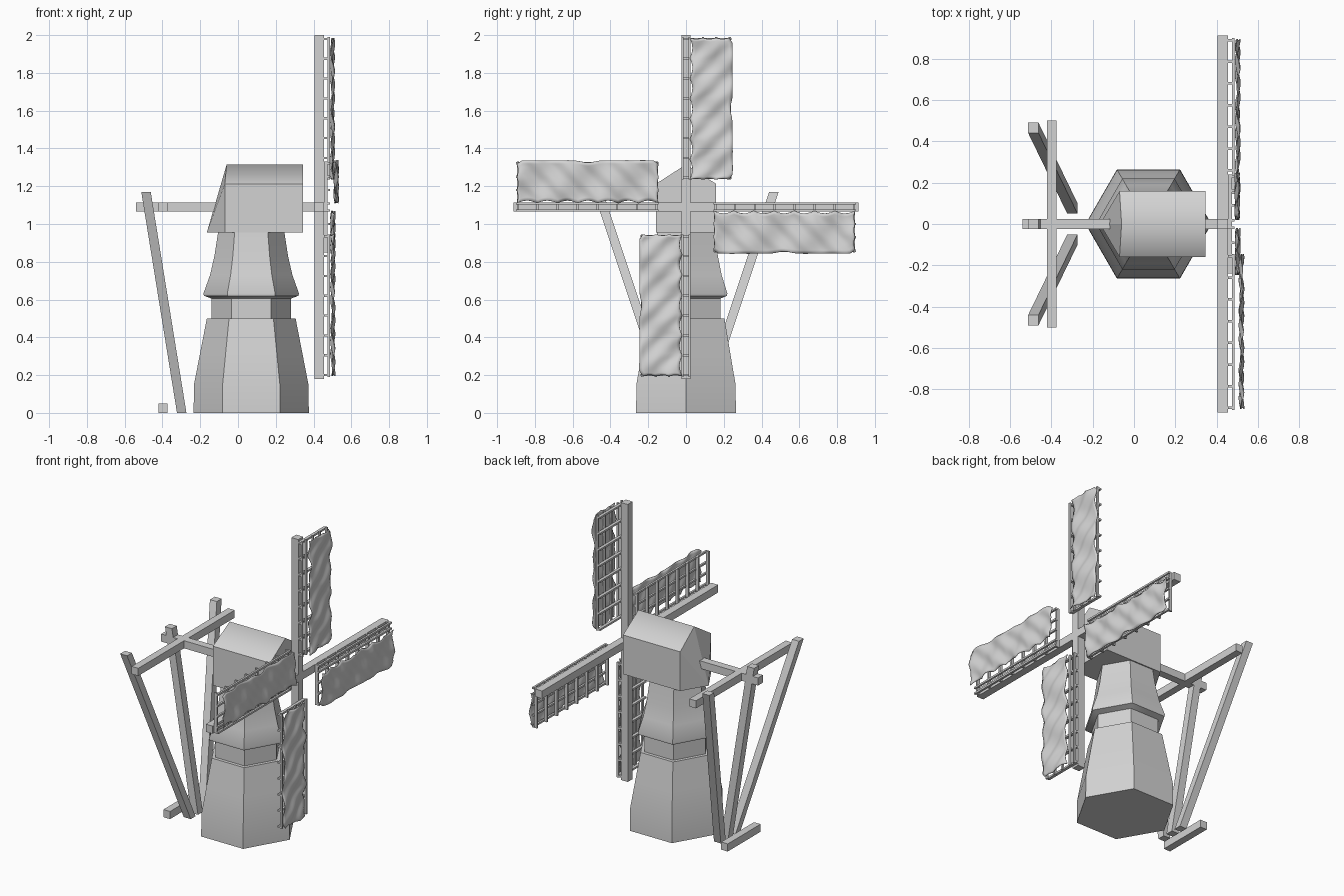
import bpy, bmesh, math, random
from mathutils import Matrix, Vector

random.seed(4)
if "Cube" in bpy.data.objects:
    bpy.data.objects.remove(bpy.data.objects["Cube"])

grey = bpy.data.materials.new("plain_grey")
grey.use_nodes = True
COLOUR = (0.65, 0.65, 0.65, 1)
grey.diffuse_color = COLOUR
grey.node_tree.nodes["Principled BSDF"].inputs["Base Color"].default_value = COLOUR

HUB_Z = 1.09
BEAM = 0.05


def finish(name, bm, smooth=False):
    bmesh.ops.recalc_face_normals(bm, faces=bm.faces)
    mesh = bpy.data.meshes.new(name)
    bm.to_mesh(mesh)
    bm.free()
    mesh.materials.append(grey)
    ob = bpy.data.objects.new(name, mesh)
    bpy.context.collection.objects.link(ob)
    if smooth:
        bpy.ops.object.select_all(action="DESELECT")
        ob.select_set(True)
        bpy.context.view_layer.objects.active = ob
        bpy.ops.object.shade_smooth_by_angle(angle=math.radians(35))
    return ob


def add_box(bm, low, high):
    low, high = Vector(low), Vector(high)
    m = Matrix.Translation((low + high) / 2) @ Matrix.Diagonal((*(high - low), 1))
    bmesh.ops.create_cube(bm, size=1, matrix=m)


def box(name, low, high):
    bm = bmesh.new()
    add_box(bm, low, high)
    return finish(name, bm)


def slanted_post(name, foot, head):
    """Square post with level ends."""
    bm = bmesh.new()
    rings = []
    for p in (foot, head):
        rings.append([bm.verts.new((p[0] + a * BEAM / 2, p[1] + b * BEAM / 2, p[2]))
                      for a, b in ((-1, -1), (1, -1), (1, 1), (-1, 1))])
    bm.faces.new(rings[0])
    bm.faces.new(rings[1])
    for i in range(4):
        j = (i + 1) % 4
        bm.faces.new((rings[0][i], rings[0][j], rings[1][j], rings[1][i]))
    return finish(name, bm)


# Six-sided tower: radius and height of each ring
def hex_tower(name, profile, centre_x):
    bm = bmesh.new()
    rings = []
    for radius, z in profile:
        rings.append([bm.verts.new((centre_x + radius * math.cos(i * math.pi / 3),
                                    radius * math.sin(i * math.pi / 3), z)) for i in range(6)])
    for low, high in zip(rings, rings[1:]):
        for i in range(6):
            j = (i + 1) % 6
            bm.faces.new((low[i], low[j], high[j], high[i]))
    bm.faces.new(rings[0])
    bm.faces.new(rings[-1])
    return finish(name, bm, True)


hex_tower("tower", [(0.305, 0), (0.303, 0.15), (0.27, 0.32), (0.235, 0.5), (0.21, 0.5),
                    (0.21, 0.605), (0.25, 0.62), (0.253, 0.632), (0.218, 0.73),
                    (0.195, 0.83), (0.175, 0.96)], 0.07)

# Cap with a gabled roof and a pointed, sloping back
bm = bmesh.new()
front, back, half, floor, eave, top = 0.345, -0.07, 0.16, 0.955, 1.212, 1.315
v = lambda *p: bm.verts.new(p)
front_ridge, back_ridge = v(front, 0, top), v(-0.06, 0, top)
keel = v(-0.165, 0, floor)
sides = []
for s in (-1, 1):
    sides.append([v(front, s * half, floor), v(front, s * half, eave),
                  v(back, s * half, eave), v(back, s * half, floor)])
for fl, fe, be, bl in sides:
    bm.faces.new((fl, fe, be, bl))
    bm.faces.new((fe, front_ridge, back_ridge, be)).smooth = True
    bm.faces.new((bl, be, keel))
    bm.faces.new((be, back_ridge, keel))
a, b = sides
bm.faces.new((a[0], a[1], front_ridge, b[1], b[0]))
bm.faces.new((a[0], b[0], b[3], keel, a[3]))
finish("cap", bm)

# Shaft and crossed stocks
h = BEAM / 2
box("windshaft", (0.3, -h, HUB_Z - h), (0.44, h, HUB_Z + h))
box("upright_stock", (0.405, -h, HUB_Z - 0.91), (0.455, h, 2.0))
box("level_stock", (0.405, -0.912, HUB_Z - h), (0.455, 0.912, HUB_Z + h))


# Sail lattice and cloth, repeated at quarter turns about the shaft
def lattice(name, turn):
    bm = bmesh.new()
    t = 0.006
    for u in (-0.019, 0.019, 0.09, 0.16, 0.232):
        add_box(bm, (0.473, u - t, 0.145), (0.486, u + t, 0.9))
    for i in range(8):
        r = 0.155 + i * 0.105
        add_box(bm, (0.455, -0.025, r - t), (0.475, 0.24, r + t))
    bm.transform(turn)
    finish(name, bm)


def cloth(name, turn, x):
    bm = bmesh.new()
    bmesh.ops.create_grid(bm, x_segments=12, y_segments=56, size=0.5)
    phase = random.uniform(0, 6)
    for vert in bm.verts:
        a, b = vert.co.x + 0.5, vert.co.y + 0.5
        # Scalloped lacing edge, waisted outer edge, rounded outer corners
        inner = 0.02 + 0.014 * abs(math.sin(b * 7 * math.pi))
        outer = 0.247 - 0.012 * math.exp(-((b - 0.5) / 0.06) ** 2)
        outer -= 0.02 * max(0, abs(b - 0.5) * 2 - 0.93) / 0.07
        wave = math.sin(b * 17 + a * 4 + phase) + math.sin(b * 31 - a * 9 + 2 * phase)
        end = 0.006 * abs(math.sin(a * 3 * math.pi)) * (1 - 2 * b)
        vert.co = (x + 0.006 * wave, inner + (outer - inner) * a, 0.145 + 0.75 * b + end)
    bm.transform(turn)
    ob = finish(name, bm, True)
    solid = ob.modifiers.new("thickness", "SOLIDIFY")
    solid.thickness = 0.004
    solid.offset = 0


for k, (label, x) in enumerate((("top", 0.5), ("back", 0.502), ("bottom", 0.502), ("front", 0.52))):
    turn = Matrix.Translation((0, 0, HUB_Z)) @ Matrix.Rotation(-k * math.pi / 2, 4, "X")
    lattice(label + "_sail_lattice", turn)
    cloth(label + "_sail_cloth", turn, x)

# Tail frame: beam, cross beam, three slanted posts and a ground bar
box("tail_beam", (-0.54, -h, HUB_Z - h), (-0.1, h, HUB_Z + h))
box("tail_cross_beam", (-0.422, -0.5, HUB_Z - h), (-0.374, 0.5, HUB_Z + h))
box("tail_ground_bar", (-0.422, -0.17, 0), (-0.374, 0.17, BEAM))
for label, s in (("front", -1), ("middle", 0), ("back", 1)):
    slanted_post(label + "_tail_post", (-0.298, s * 0.075, 0), (-0.487, s * 0.465, 1.17))
